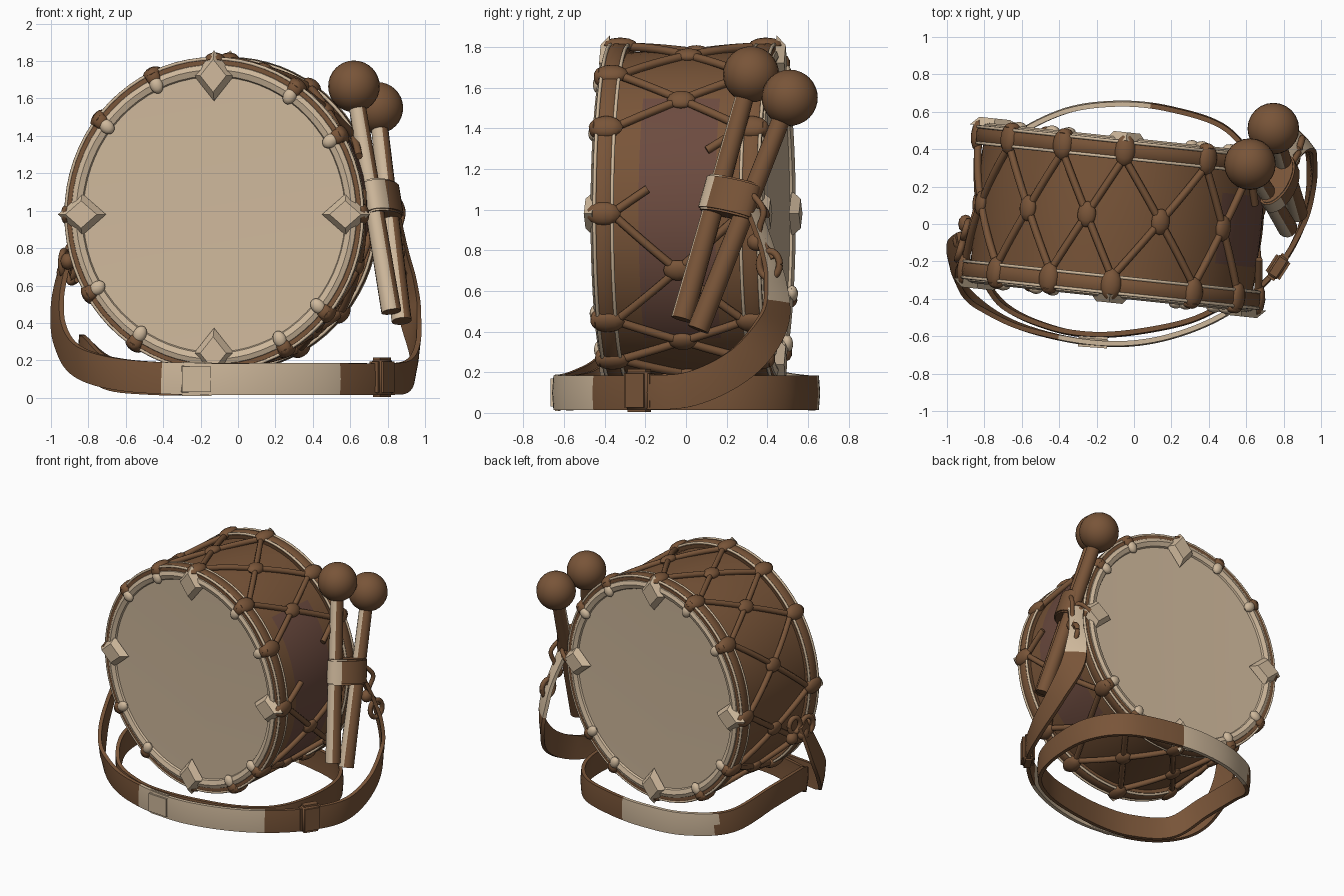
import bpy, bmesh
from math import sin, cos, pi, radians
from mathutils import Matrix, Vector

if "Cube" in bpy.data.objects:
    bpy.data.objects.remove(bpy.data.objects["Cube"])


def material(name, rgb):
    m = bpy.data.materials.new(name)
    m.diffuse_color = (*rgb, 1)
    m.use_nodes = True
    m.node_tree.nodes["Principled BSDF"].inputs["Base Color"].default_value = m.diffuse_color
    return m


BROWN = material("brown_leather", (0.19, 0.09, 0.04))
CREAM = material("cream_hide", (0.62, 0.48, 0.33))
BARE = material("bare_wood", (0.15, 0.07, 0.05))
# Drum frame: axis along local y, turned slightly about z, a little taller than wide
DRUM = (Matrix.Translation((-0.085, 0.035, 0.98)) @ Matrix.Rotation(radians(-6), 4, 'Z')
        @ Matrix.Diagonal((1, 1, 1.045, 1)))
ID = Matrix.Identity(4)


def finish(name, bm, mats, matrix=ID, paint=None):
    """Turn a bmesh into an object; paint(face) picks the second material."""
    bmesh.ops.recalc_face_normals(bm, faces=bm.faces[:])
    for f in bm.faces:
        f.smooth = True
        if paint and paint(f):
            f.material_index = 1
    me = bpy.data.meshes.new(name)
    bm.to_mesh(me)
    bm.free()
    for m in mats:
        me.materials.append(m)
    ob = bpy.data.objects.new(name, me)
    bpy.context.collection.objects.link(ob)
    ob.matrix_world = matrix
    bpy.ops.object.select_all(action='DESELECT')
    ob.select_set(True)
    bpy.context.view_layer.objects.active = ob
    bpy.ops.object.shade_smooth_by_angle(angle=radians(40))
    return ob


def polar(r, deg, y):
    return Vector((r * cos(radians(deg)), y, r * sin(radians(deg))))


def lathe(name, profile, mats, closed=True, paint=None, n=72):
    """Spin an (r, y) profile about the drum axis."""
    bm = bmesh.new()
    rings = [[bm.verts.new(polar(r, 360 * i / n, y)) for r, y in profile] for i in range(n)]
    k = len(profile)
    for i in range(n):
        a, b = rings[i], rings[(i + 1) % n]
        for j in range(k if closed else k - 1):
            bm.faces.new((a[j], b[j], b[(j + 1) % k], a[(j + 1) % k]))
    bmesh.ops.remove_doubles(bm, verts=bm.verts[:], dist=1e-5)
    return finish(name, bm, mats, DRUM, paint)


def spline(pts, closed=False, steps=8):
    """Catmull-Rom samples through points of any dimension."""
    P = [Vector(p) for p in pts]
    n, out = len(P), []
    for i in range(n if closed else n - 1):
        q = [P[(i + d) % n] if closed else P[min(max(i + d, 0), n - 1)] for d in (-1, 0, 1, 2)]
        for s in range(steps):
            t = s / steps
            out.append(0.5 * (2 * q[1] + (q[2] - q[0]) * t + (2 * q[0] - 5 * q[1] + 4 * q[2] - q[3]) * t * t
                              + (3 * q[1] - q[0] - 3 * q[2] + q[3]) * t ** 3))
    return out if closed else out + [P[-1]]


def ribbon(name, pts, closed=False, thick=0.013, paint=None):
    """Flat strap through (x, y, z, half width), flat side facing outward."""
    S = spline(pts, closed)
    bm, rings, n = bmesh.new(), [], len(S)
    for i, s in enumerate(S):
        p = s.to_3d()
        a, b = (S[i - 1], S[(i + 1) % n]) if closed else (S[max(i - 1, 0)], S[min(i + 1, n - 1)])
        t = (b.to_3d() - a.to_3d()).normalized()
        w = t.cross(Vector((p.x, p.y * (1 + 4 * max(0, p.z - .3)), 0))).normalized()
        o = w.cross(t) * thick
        w = w * s[3]
        rings.append([bm.verts.new(p + v) for v in (w + o, o * 1.5, o - w, -w - o, -o * .6, w - o)])
    for i in range(n if closed else n - 1):
        a, b = rings[i], rings[(i + 1) % n]
        for j in range(6):
            bm.faces.new((a[j], a[(j + 1) % 6], b[(j + 1) % 6], b[j]))
    if not closed:
        bm.faces.new(rings[0])
        bm.faces.new(rings[-1])
    return finish(name, bm, (BROWN, CREAM), ID, paint)


def cords(name, paths, radius, mat, matrix=ID):
    cu = bpy.data.curves.new(name, 'CURVE')
    cu.dimensions = '3D'
    cu.bevel_depth, cu.bevel_resolution, cu.use_fill_caps = radius, 2, True
    for path in paths:
        sp = cu.splines.new('POLY')
        sp.points.add(len(path) - 1)
        for q, p in zip(sp.points, path):
            q.co = (*p, 1)
    cu.materials.append(mat)
    ob = bpy.data.objects.new(name, cu)
    bpy.context.collection.objects.link(ob)
    ob.matrix_world = matrix


def ball(bm, loc, scale, rot=ID, seg=12):
    bmesh.ops.create_uvsphere(bm, u_segments=seg, v_segments=seg * 2 // 3, radius=1,
                              matrix=Matrix.Translation(loc) @ rot @ Matrix.Diagonal((*scale, 1)))


# Drum shell with the bare patch on its right side
def bare(f):
    c = f.calc_center_median()
    return c.x > 0.3 and -0.6 < c.z < 0.52 and abs(c.y) < 0.19


lathe("drum_shell", [(0.755, -0.37), (0.765, -0.19), (0.77, 0), (0.765, 0.19), (0.755, 0.37)],
      (BROWN, BARE), False, bare)

# Heads, hoops and rims at both ends
for s, end in ((-1, "front"), (1, "back")):
    lathe(end + "_head", [(0, s * .398), (.45, s * .40), (.73, s * .405)], (CREAM,), False)
    lathe(end + "_inner_rim", [(.70, s * .395), (.71, s * .418), (.74, s * .43), (.765, s * .42), (.775, s * .38)], (CREAM,))
    lathe(end + "_hoop", [(.75, s * .32), (.785, s * .312), (.80, s * .33), (.803, s * .38),
                          (.79, s * .412), (.76, s * .412), (.75, s * .39)], (BROWN,))
    ring = [[polar(r, a * 5, s * y) for a in range(73)] for r, y in ((.794, .318), (.797, .405))]
    cords(end + "_hoop_trim", ring, 0.009, CREAM, DRUM)

# Lugs on the hoops, with knobs or pointed diamonds on the faces
LUGS = [0, 31, 56, 90, 115, 142, 180, 211, 237, 270, 299, 320]
wraps, knobs, diamonds = bmesh.new(), bmesh.new(), bmesh.new()
for s in (-1, 1):
    for a in LUGS:
        rot = Matrix.Rotation(radians(-a), 4, 'Y')
        ball(wraps, polar(.793, a, s * .36), (.036, .085, .055), rot)
        if a % 90:
            ball(wraps, polar(.775, a, s * .42), (.045, .025, .038), rot)
            ball(knobs, polar(.73, a, s * .425), (.045, .028, .035), rot)
        else:
            m = Matrix.Translation(polar(.71, a, s * .435)) @ rot @ Matrix.Diagonal((1.2, 1, 1, 1)) \
                @ Matrix.Rotation(-s * pi / 2, 4, 'X')
            bmesh.ops.create_cone(diamonds, cap_ends=True, segments=4, radius1=.108, radius2=.07, depth=.045, matrix=m)
finish("hoop_lugs", wraps, (BROWN,), DRUM)
finish("lug_knobs", knobs, (CREAM,), DRUM)
finish("face_diamonds", diamonds, (CREAM,), DRUM)

# Crossed lacing between lugs, tied in the middle (missing over the bare patch)
laces, knots = [], bmesh.new()
for a, b in zip(LUGS, LUGS[1:] + [360]):
    mid = (a + b) / 2
    for s in (-1, 1):
        for e in (a, b):
            if a == 0 and (e == 0) == (s > 0):
                continue
            stop = .55 if a == 0 else 1
            laces.append([polar(.785 - .008 * t, e + (mid - e) * t, s * .32 * (1 - t))
                          for t in [stop * i / 6 for i in range(7)]])
    if a:
        ball(knots, polar(.78, mid, 0), (.03, .07, .05), Matrix.Rotation(radians(-mid), 4, 'Y'))
cords("lacing", laces, 0.02, BROWN, DRUM)
finish("lacing_knots", knots, (BROWN,), DRUM)

# Two mallets
MALLETS = [((.62, .32, 1.665), (.82, -.02, .46)), ((.745, .51, 1.55), (.875, .06, .41))]
for i, (head, foot) in enumerate(MALLETS):
    h, f = Vector(head), Vector(foot)
    bm = bmesh.new()
    ball(bm, h, (.138,) * 3, seg=24)
    d = h - f
    m = Matrix.Translation((h + f) / 2) @ d.to_track_quat('Z', 'Y').to_matrix().to_4x4()
    bmesh.ops.create_cone(bm, cap_ends=True, segments=14, radius1=.054, radius2=.045, depth=d.length, matrix=m)
    finish(f"mallet_{i + 1}", bm, (BROWN, CREAM), ID,
           lambda q: q.calc_area() > .01 and q.normal.y < -.1 and q.normal.x < .4)

# Leather band holding the mallets together
axis = (Vector(MALLETS[0][0]) - Vector(MALLETS[0][1])).normalized()
side = Vector((.08, .16, 0))
side = (side - axis * side.dot(axis)).normalized()
m = Matrix((side, axis.cross(side), axis)).transposed().to_4x4()
bm = bmesh.new()
bmesh.ops.create_cone(bm, cap_ends=True, segments=24, radius1=1, radius2=1, depth=.18,
                      matrix=Matrix.Translation((.775, .215, 1.06)) @ m @ Matrix.Diagonal((.15, .078, 1, 1)))
bmesh.ops.bevel(bm, geom=[e for e in bm.edges if e.calc_face_angle(0) > 1], offset=.01, segments=2, affect='EDGES')
finish("mallet_band", bm, (BROWN, CREAM), ID, lambda q: q.normal.y < -.4 and q.calc_center_median().x < .8)

# Ground loop of the strap, passing beneath the drum
W = .085
ribbon("ground_strap", [(.1, -.56, .1, W), (-.2, -.59, .1, W), (-.45, -.55, .1, W), (-.7, -.43, .13, W),
                        (-.82, -.22, .24, W), (-.82, .12, .24, W), (-.68, .42, .13, W), (-.4, .59, .1, W),
                        (-.1, .64, .1, W), (.2, .61, .1, W), (.5, .5, .1, W), (.66, .25, .1, W),
                        (.66, -.1, .1, W), (.56, -.35, .1, W), (.36, -.49, .1, W)], True,
       paint=lambda f: f.calc_center_median().y > .5 and f.calc_center_median().x < .1)


# Carrying strap from the left knot round the front and up to the mallets
def front_cream(f):
    c = f.calc_center_median()
    return -.4 < c.x < .55 and c.y < -.4 or c.z > .55 and c.x > 0 and f.normal.y > .2


ribbon("carrying_strap", [(-.92, -.1, .74, .06), (-.965, -.17, .52, .08), (-.95, -.28, .33, W), (-.85, -.41, .19, W),
                          (-.6, -.55, .12, W), (-.2, -.635, .1, W), (.15, -.61, .1, W), (.5, -.47, .1, W),
                          (.77, -.23, .1, W), (.91, .03, .12, W), (.95, .28, .25, W), (.92, .43, .45, W),
                          (.89, .44, .64, .07), (.86, .40, .8, .05), (.81, .33, 1.0, .055)], paint=front_cream)

# Buckle and overlap sleeve on the strap
for name, loc, deg, size, mat in (("buckle", (.77, -.23, .11), 57, (.15, .09, .21), BROWN),
                                  ("strap_sleeve", (-.22, -.63, .1), -4, (.2, .06, .18), CREAM)):
    bm = bmesh.new()
    bmesh.ops.create_cube(bm, size=1, matrix=Matrix.Translation(loc) @ Matrix.Rotation(radians(deg), 4, 'Z')
                          @ Matrix.Diagonal((*size, 1)))
    bmesh.ops.bevel(bm, geom=bm.edges[:], offset=.022, segments=3, affect='EDGES')
    finish(name, bm, (mat,))

# Tie rings and knots at both strap ends
rings = []
for c, r in (((-.93, -.14, .72), .05), ((-.9, -.03, .75), .045), ((.885, .41, .73), .05)):
    rings.append([Vector(c) + Vector((.3 * r * cos(t), r * cos(t), 1.3 * r * sin(t)))
                  for t in [2 * pi * i / 20 for i in range(21)]])
cords("tie_rings", rings, .018, BROWN)
bm = bmesh.new()
for loc in ((-.93, -.09, .67), (-.91, -.2, .73), (-.9, 0, .66), (.85, .35, .84), (.82, .3, 1.05), (.78, .33, .97)):
    ball(bm, loc, (.04, .05, .045))
finish("tie_knots", bm, (BROWN,))
cords("tie_cords", [spline([(.83, .3, 1.1), (.88, .38, 1.0), (.86, .36, .88), (.89, .43, .76)]),
                    spline([(.83, .25, 1.0), (.8, .36, 1.02), (.73, .4, .97)]),
                    spline([(-.93, -.1, .72), (-.9, -.18, .62), (-.86, -.28, .63)])], .016, BROWN)
